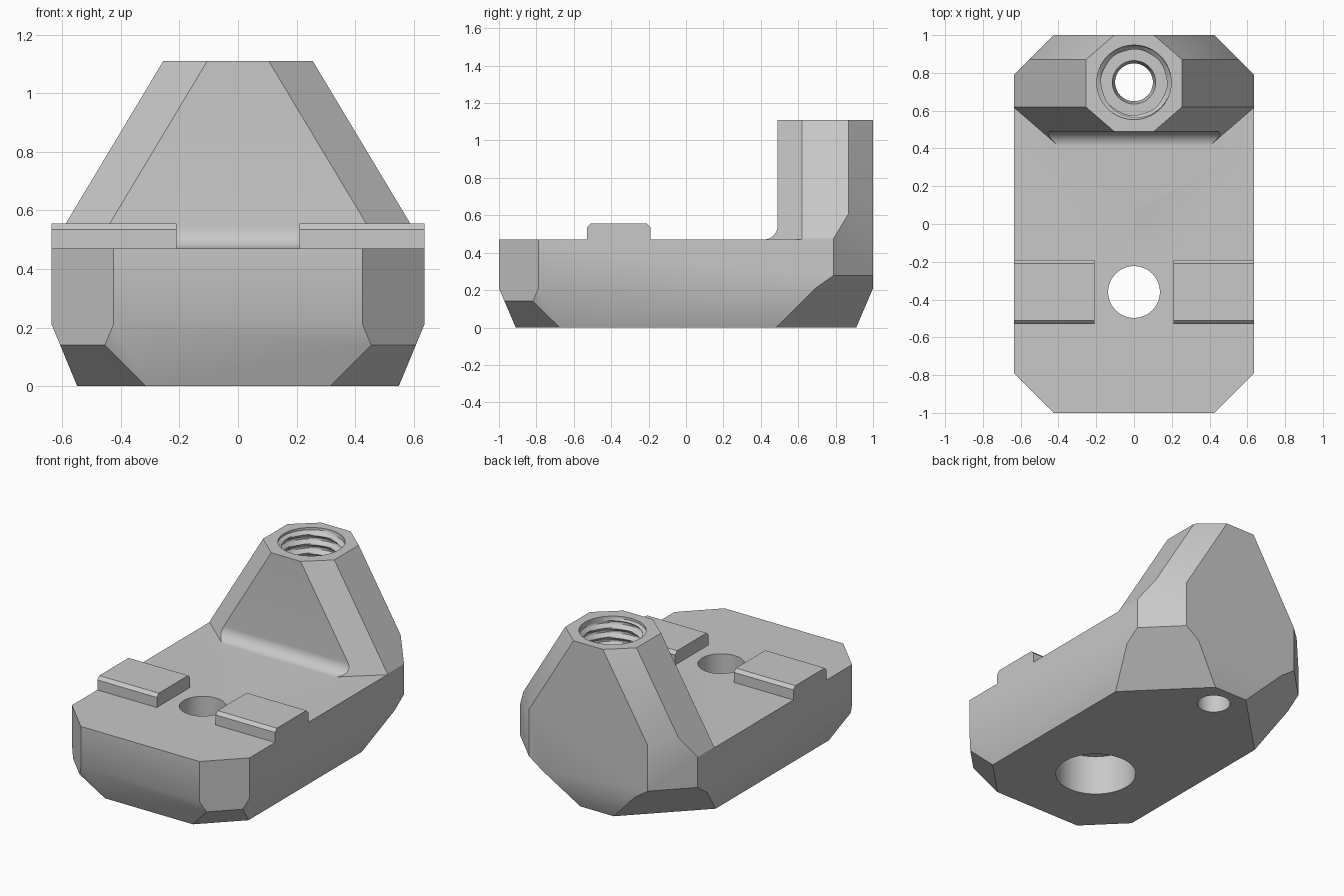
import bpy, bmesh, math
from mathutils import Vector

cube = bpy.data.objects.get("Cube")
if cube:
    bpy.data.objects.remove(cube, do_unlink=True)

SIDES = (-1, 1)
TOP, DECK, LEAN, CHAMFER = 1.11, 0.47, 0.6, 0.867
SEGMENTS = 64

grey = bpy.data.materials.new("plain grey")
grey.use_nodes = True
grey.diffuse_color = (0.58, 0.58, 0.58, 1)
grey.node_tree.nodes["Principled BSDF"].inputs["Base Color"].default_value = grey.diffuse_color


def make_object(name, bm):
    bmesh.ops.recalc_face_normals(bm, faces=bm.faces)
    mesh = bpy.data.meshes.new(name)
    bm.to_mesh(mesh)
    bm.free()
    mesh.materials.append(grey)
    obj = bpy.data.objects.new(name, mesh)
    bpy.context.collection.objects.link(obj)
    return obj


def box(low, high):
    bm = bmesh.new()
    bmesh.ops.create_cube(bm, size=1)
    low, high = Vector(low), Vector(high)
    for v in bm.verts:
        v.co = Vector(l + (c + 0.5) * (h - l) for l, c, h in zip(low, v.co, high))
    return bm


def slice_off(bm, point, normal):
    """Remove everything on the normal side of a plane and cap the cut."""
    geom = bm.verts[:] + bm.edges[:] + bm.faces[:]
    cut = bmesh.ops.bisect_plane(bm, geom=geom, plane_co=point, plane_no=Vector(normal).normalized(),
                                 clear_outer=True)["geom_cut"]
    edges = [e for e in cut if isinstance(e, bmesh.types.BMEdge)]
    if edges:
        bmesh.ops.holes_fill(bm, edges=edges, sides=0)


def prism(name, profile, x0, x1):
    """Extrude a (y, z) outline along x."""
    bm = bmesh.new()
    face = bm.faces.new([bm.verts.new((x0, y, z)) for y, z in profile])
    new = bmesh.ops.extrude_face_region(bm, geom=[face])["geom"]
    bmesh.ops.translate(bm, vec=(x1 - x0, 0, 0), verts=[g for g in new if isinstance(g, bmesh.types.BMVert)])
    return make_object(name, bm)


def lathe(name, y, rows):
    """Closed turned solid; each row is (height, radius as a function of turn fraction)."""
    bm = bmesh.new()
    rings = []
    for z, radius in rows:
        ring = []
        for i in range(SEGMENTS):
            t = i / SEGMENTS
            a = t * math.tau
            ring.append(bm.verts.new((radius(t) * math.cos(a), y + radius(t) * math.sin(a), z)))
        rings.append(ring)
    for a, b in zip(rings, rings[1:]):
        for i in range(SEGMENTS):
            j = (i + 1) % SEGMENTS
            bm.faces.new((a[i], a[j], b[j], b[i]))
    bm.faces.new(rings[0])
    bm.faces.new(rings[-1])
    return make_object(name, bm)


def combine(target, tool, operation):
    tool.hide_render = True
    mod = target.modifiers.new(operation, "BOOLEAN")
    mod.operation = operation
    mod.solver = "EXACT"
    mod.object = tool
    bpy.context.view_layer.objects.active = target
    bpy.ops.object.modifier_apply(modifier=mod.name)
    bpy.data.objects.remove(tool, do_unlink=True)


# Full-height block trimmed by the outer planes; the tower slopes only matter above the deck
bm = box((-0.636, -1, 0), (0.636, 1, TOP))
for s in SIDES:
    slice_off(bm, (s * 0.636, 0, 0.21), (s * 0.21, 0, -0.087))
    slice_off(bm, (0, s, 0.21), (0, s * 0.21, -0.09))
    for end, reach in ((-1, 1.225), (1, 1.03)):
        slice_off(bm, (s * 0.425, end, 0), (s, end, 0))
        slice_off(bm, (0, end * reach, 0), (s, end, -1.42))
    slice_off(bm, (s * 0.255, 0, TOP), (s, 0, LEAN))
    slice_off(bm, (s * 0.105, 1, TOP), (s * CHAMFER, 1, CHAMFER * LEAN))
body = make_object("mount_body", bm)

# Clear the space above the deck, leaving a fillet at the foot of the tower
R = 0.075
arc = [math.radians(-90 + 9 * i) for i in range(11)]
fillet = [(0.49 - R + R * math.cos(a), DECK + R + R * math.sin(a)) for a in arc]
combine(body, prism("deck_cutter", [(-1.5, DECK)] + fillet + [(0.49, 1.5), (-1.5, 1.5)], -1, 1), "DIFFERENCE")

# Slanted front chamfers of the tower
for s in SIDES:
    bm = box((-1.5, -1.5, DECK), (1.5, 1.5, 1.5))
    slice_off(bm, (s * 0.105, 0.49, TOP), (-s * CHAMFER, 1, -CHAMFER * LEAN))
    slice_off(bm, (0, 0, 0), (-s, 0, 0))
    combine(body, make_object("chamfer_cutter", bm), "DIFFERENCE")

# Two raised pads with bevelled top edges
PAD = [(-0.53, 0.4), (-0.53, 0.535), (-0.51, 0.555), (-0.21, 0.555), (-0.19, 0.535), (-0.19, 0.4)]
for s in SIDES:
    combine(body, prism("pad", PAD, s * 0.21, s * 0.636), "UNION")


def plain(r):
    return lambda t: r


# Front bolt hole, counterbored from below
bolt = [(-0.1, plain(0.242)), (0.26, plain(0.242)), (0.26, plain(0.137)), (0.8, plain(0.137))]
combine(body, lathe("bolt_cutter", -0.36, bolt), "DIFFERENCE")

# Threaded socket in the tower, with a narrow hole running through the base
PITCH, STEP, FLOOR = 0.06, 0.0075, 0.4


def thread(z):
    return lambda t: 0.172 + 0.025 * min(1, 1.3 * abs(2 * ((z / PITCH - t) % 1) - 1))


socket = [(-0.1, plain(0.1)), (FLOOR - 0.06, plain(0.1)), (FLOOR, plain(0.115))]
count = int((TOP - 0.02 - FLOOR) / STEP)
socket += [(FLOOR + i * STEP, thread(FLOOR + i * STEP)) for i in range(count)]
socket += [(TOP - 0.015, plain(0.197)), (1.3, plain(0.197))]
combine(body, lathe("socket_cutter", 0.75, socket), "DIFFERENCE")

# Soft shading across the shallow lower bevels only
bpy.ops.object.select_all(action="DESELECT")
body.select_set(True)
bpy.context.view_layer.objects.active = body
bpy.ops.object.shade_smooth_by_angle(angle=math.radians(30))
